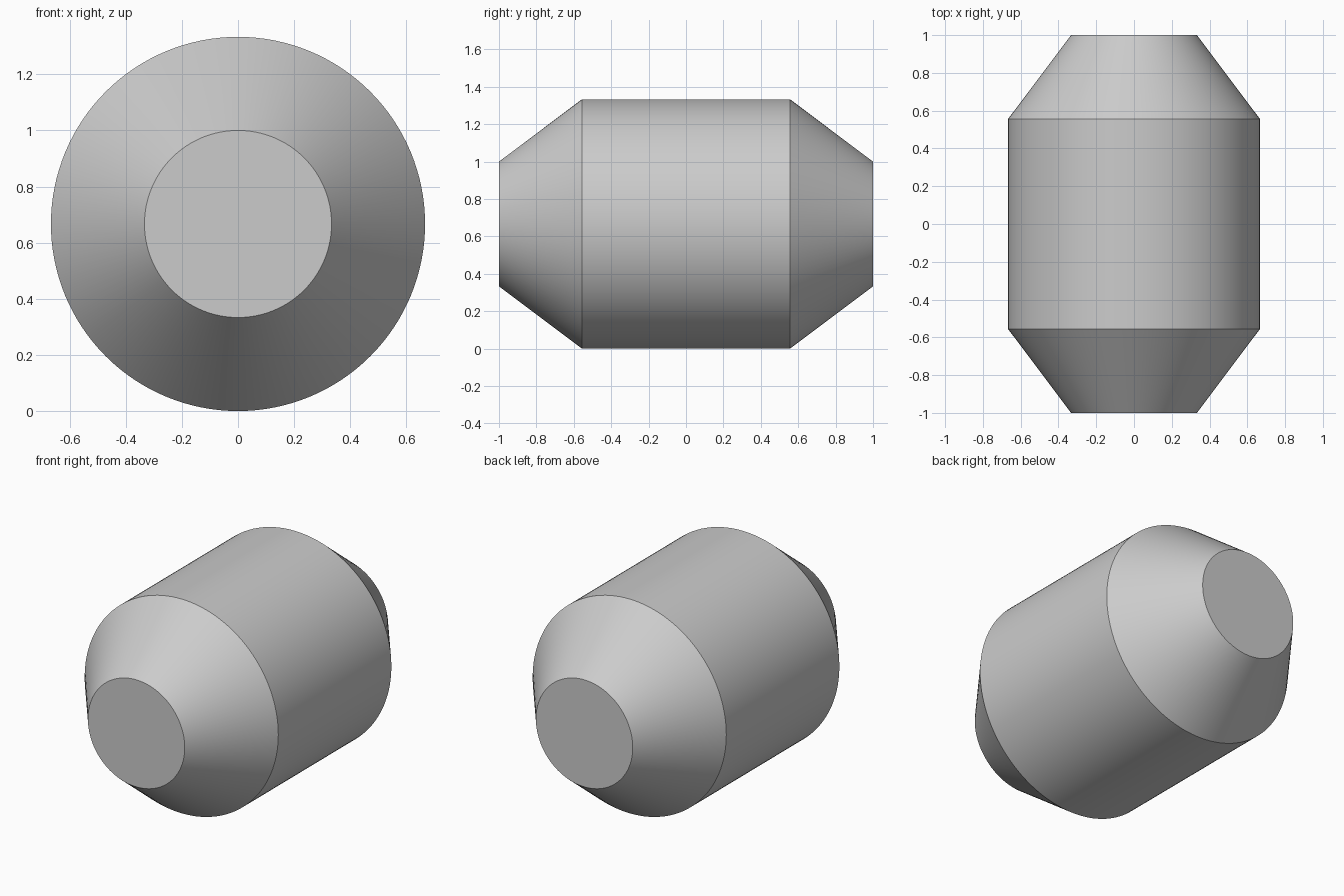
import bpy
import bmesh
from math import radians
from mathutils import Matrix, Vector

cube = bpy.data.objects.get("Cube")
if cube:
    bpy.data.objects.remove(cube, do_unlink=True)

# Plain grey material
grey = bpy.data.materials.new("plain_grey")
grey.use_nodes = True
colour = (0.6, 0.6, 0.6, 1.0)
grey.diffuse_color = colour
grey.node_tree.nodes["Principled BSDF"].inputs["Base Color"].default_value = colour

# Barrel profile: (radius, distance along the axis)
R = 2 / 3
profile = [(0, -1), (R / 2, -1), (R, -0.556), (R, 0.556), (R / 2, 1), (0, 1)]

# Spin the profile around the y axis
bm = bmesh.new()
verts = [bm.verts.new((r, y, 0)) for r, y in profile]
edges = [bm.edges.new(pair) for pair in zip(verts, verts[1:])]
bmesh.ops.spin(bm, geom=verts + edges, cent=(0, 0, 0), axis=(0, 1, 0),
               angle=radians(360), steps=128, use_duplicate=False)
bmesh.ops.remove_doubles(bm, verts=bm.verts, dist=0.0001)

# Merge each end fan into one flat cap
centres = [v for v in bm.verts if Vector((v.co.x, v.co.z)).length < 0.001]
bmesh.ops.dissolve_verts(bm, verts=centres)
bmesh.ops.recalc_face_normals(bm, faces=bm.faces)
bmesh.ops.transform(bm, matrix=Matrix.Translation((0, 0, R)), verts=bm.verts)

mesh = bpy.data.meshes.new("tapered_barrel")
bm.to_mesh(mesh)
bm.free()
mesh.materials.append(grey)
barrel = bpy.data.objects.new("tapered_barrel", mesh)
bpy.context.collection.objects.link(barrel)

# Smooth sides with crisp rims
bpy.ops.object.select_all(action="DESELECT")
barrel.select_set(True)
bpy.context.view_layer.objects.active = barrel
bpy.ops.object.shade_smooth_by_angle(angle=radians(25))
